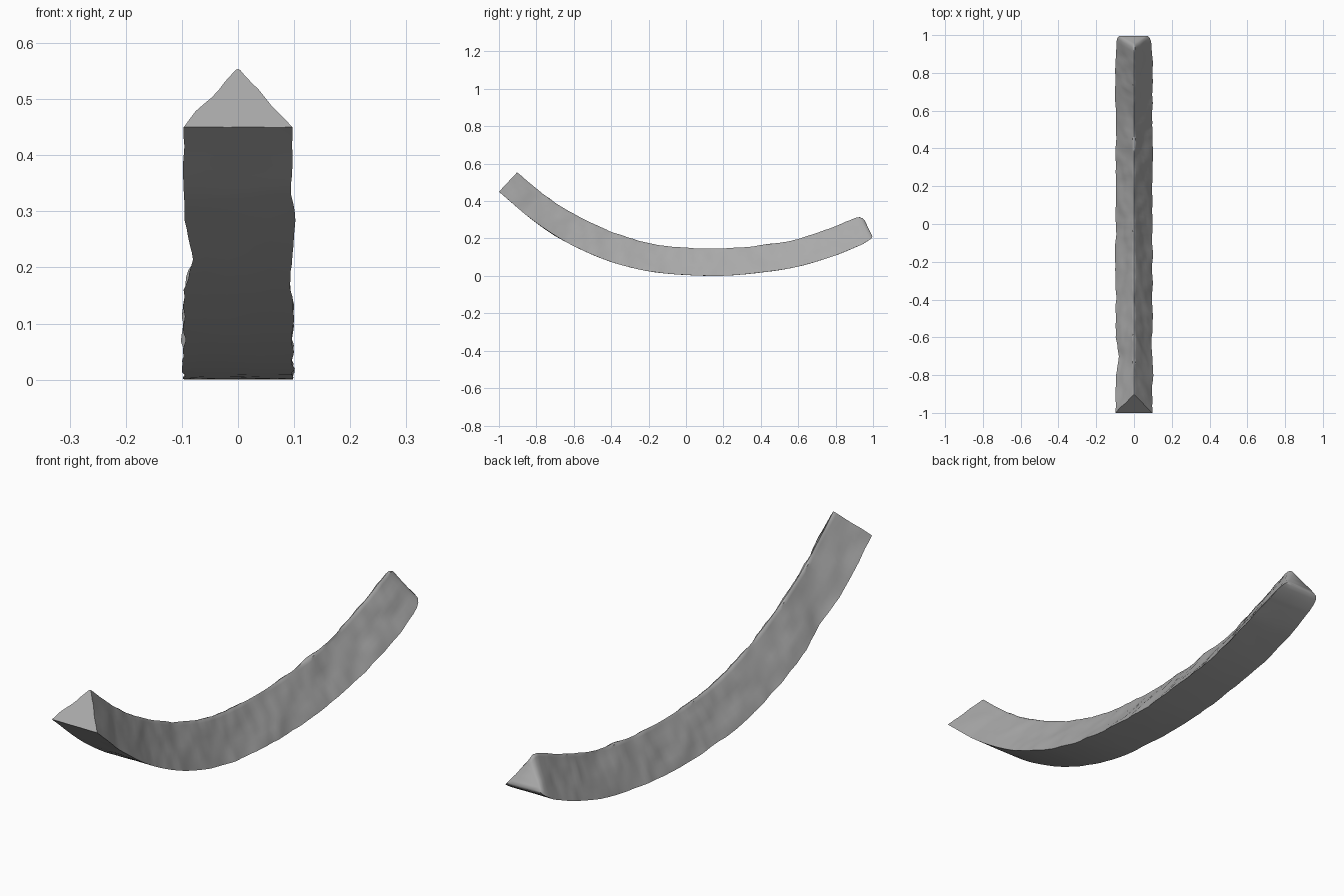
import bpy
import bmesh
from mathutils import Vector, noise

if "Cube" in bpy.data.objects:
    bpy.data.objects.remove(bpy.data.objects["Cube"])

# Stone material
stone = bpy.data.materials.new("stone_grey")
stone.use_nodes = True
grey = (0.40, 0.40, 0.40, 1)
stone.diffuse_color = grey
stone.node_tree.nodes["Principled BSDF"].inputs["Base Color"].default_value = grey

# Stations along the arc: base y, base z, ridge y, ridge z
stations = [Vector(s) for s in (
    (-1, .45, -.9, .557), (-.8, .283, -.71, .403), (-.6, .16, -.53, .3),
    (-.4, .075, -.35, .224), (-.2, .025, -.175, .174), (0, .005, 0, .155),
    (.2, .001, .2, .152), (.4, .018, .375, .165), (.6, .05, .56, .194),
    (.8, .11, .735, .246), (.94, .168, .875, .302))]
STEPS = 10


def spline(points):
    """Catmull-Rom through the points."""
    ext = [2 * points[0] - points[1]] + points + [2 * points[-1] - points[-2]]
    out = []
    for i in range(len(points) - 1):
        a, b, c, d = ext[i:i + 4]
        for k in range(STEPS):
            t = k / STEPS
            out.append(0.5 * (2 * b + (c - a) * t + (2 * a - 5 * b + 4 * c - d) * t * t
                              + (3 * b - a - 3 * c + d) * t ** 3))
    return out + [points[-1]]


def section():
    """Triangular section (across, up) with a softened ridge and crisp base corners."""
    side = [(1 - k / 8, k / 8) for k in range(8)]
    side[-1] = (.1, .9)
    right = side + [(.05, .955)]
    left = [(-x, h) for x, h in reversed(right)]
    base = [(x, 0) for x in (-.6, -.2, .2, .6)]
    return right + [(0, .972)] + left + base


rings = [(s, .097, .0) for s in spline(stations)]
# Rounded far end: rings closing in on the middle of the section
rings += [(Vector((.965, .182, .905, .316)), .093, .02),
          (Vector((.984, .192, .925, .322)), .088, .06),
          (Vector((.997, .199, .938, .322)), .078, .15),
          (Vector((1.001, .202, .944, .320)), .066, .28)]

# Curved stone beam
bm = bmesh.new()
profile = section()
loops = []
for s, width, inset in rings:
    low, high = Vector((0, s[0], s[1])), Vector((0, s[2], s[3]))
    loop = []
    for across, up in profile:
        height = .33 + (up - .33) * (1 - inset)
        p = low.lerp(high, height)
        p.x = across * width
        # chipped, weathered flanks; the underside stays nearly flat
        rough = noise.noise(p * 9) * .006 + noise.noise(p * 24) * .0035
        if p.x < 0:
            rough -= .012 * max(0, 1 - abs(p.y + .7) / .1) * (1 - up)
        if abs(across) > .02 and (up > 0 or abs(across) == 1):
            p.x += rough * (1 if across > 0 else -1)
        p += (high - low).normalized() * rough * (.6 if up > 0 else .15)
        p.z = max(p.z, 0)
        p.y = max(min(p.y, 1), -1)
        loop.append(bm.verts.new(p))
    loops.append(loop)

count = len(profile)
for a, b in zip(loops, loops[1:]):
    for i in range(count):
        j = (i + 1) % count
        bm.faces.new((a[i], a[j], b[j], b[i]))
bm.faces.new(loops[0])
bm.faces.new(loops[-1])
bmesh.ops.recalc_face_normals(bm, faces=bm.faces)

mesh = bpy.data.meshes.new("curved_stone_beam")
bm.to_mesh(mesh)
bm.free()
mesh.materials.append(stone)
beam = bpy.data.objects.new("curved_stone_beam", mesh)
bpy.context.collection.objects.link(beam)
bpy.context.view_layer.objects.active = beam
beam.select_set(True)
bpy.ops.object.shade_smooth_by_angle(angle=0.7)
